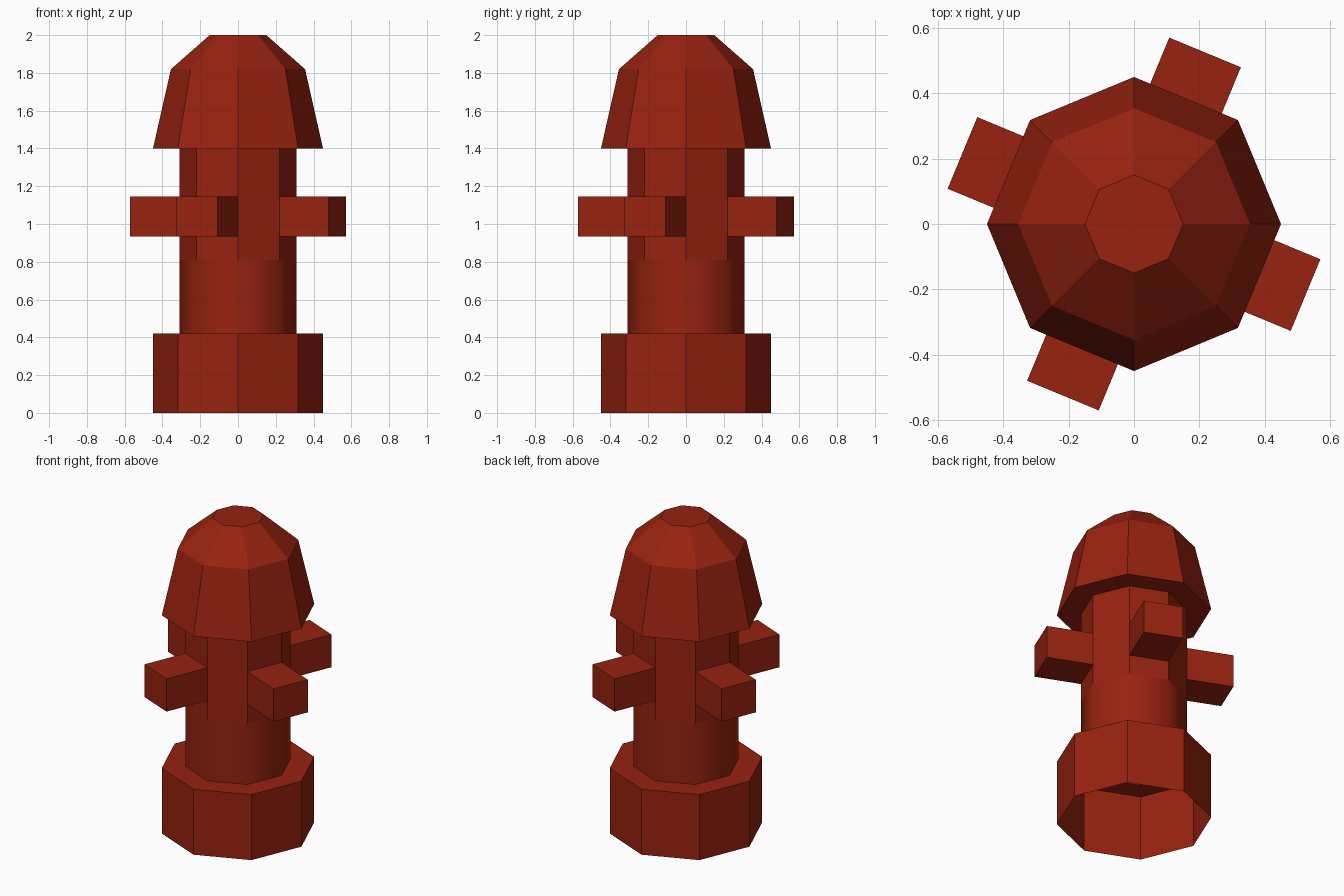
import bpy, bmesh, math

if "Cube" in bpy.data.objects:
    bpy.data.objects.remove(bpy.data.objects["Cube"])

SIDES = 8
# (radius, height) outline, open at the bottom
PROFILE = [(0.45, 0), (0.45, 0.42), (0.31, 0.42), (0.31, 0.81), (0.31, 0.935),
           (0.31, 1.145), (0.31, 1.4), (0.45, 1.4), (0.355, 1.82), (0.15, 2.0)]
SMOOTH_BAND, OUTLET_BAND = 2, 4
OUTLET_LENGTH = 0.282

red = bpy.data.materials.new("hydrant red")
red.diffuse_color = (0.31, 0.016, 0.005, 1)
red.use_nodes = True
red.node_tree.nodes["Principled BSDF"].inputs["Base Color"].default_value = red.diffuse_color

bm = bmesh.new()

# Eight-sided shell: base, barrel and domed cap
rings = [[bm.verts.new((r * math.cos(math.tau * i / SIDES),
                        r * math.sin(math.tau * i / SIDES), z))
          for i in range(SIDES)] for r, z in PROFILE]
outlets = []
for band, (low, high) in enumerate(zip(rings, rings[1:])):
    for i in range(SIDES):
        j = (i + 1) % SIDES
        face = bm.faces.new((low[i], low[j], high[j], high[i]))
        face.smooth = band == SMOOTH_BAND
        if band == OUTLET_BAND and i % 2 == 1:
            outlets.append(face)
bm.faces.new(rings[-1])
bm.normal_update()

# Four square outlets pulled out of every other barrel side
for face in outlets:
    push = face.normal * OUTLET_LENGTH
    end = bmesh.ops.extrude_discrete_faces(bm, faces=[face])["faces"][0]
    bmesh.ops.translate(bm, vec=push, verts=end.verts)
bm.normal_update()

mesh = bpy.data.meshes.new("hydrant_body")
bm.to_mesh(mesh)
bm.free()
mesh.materials.append(red)
body = bpy.data.objects.new("hydrant_body", mesh)
bpy.context.collection.objects.link(body)
